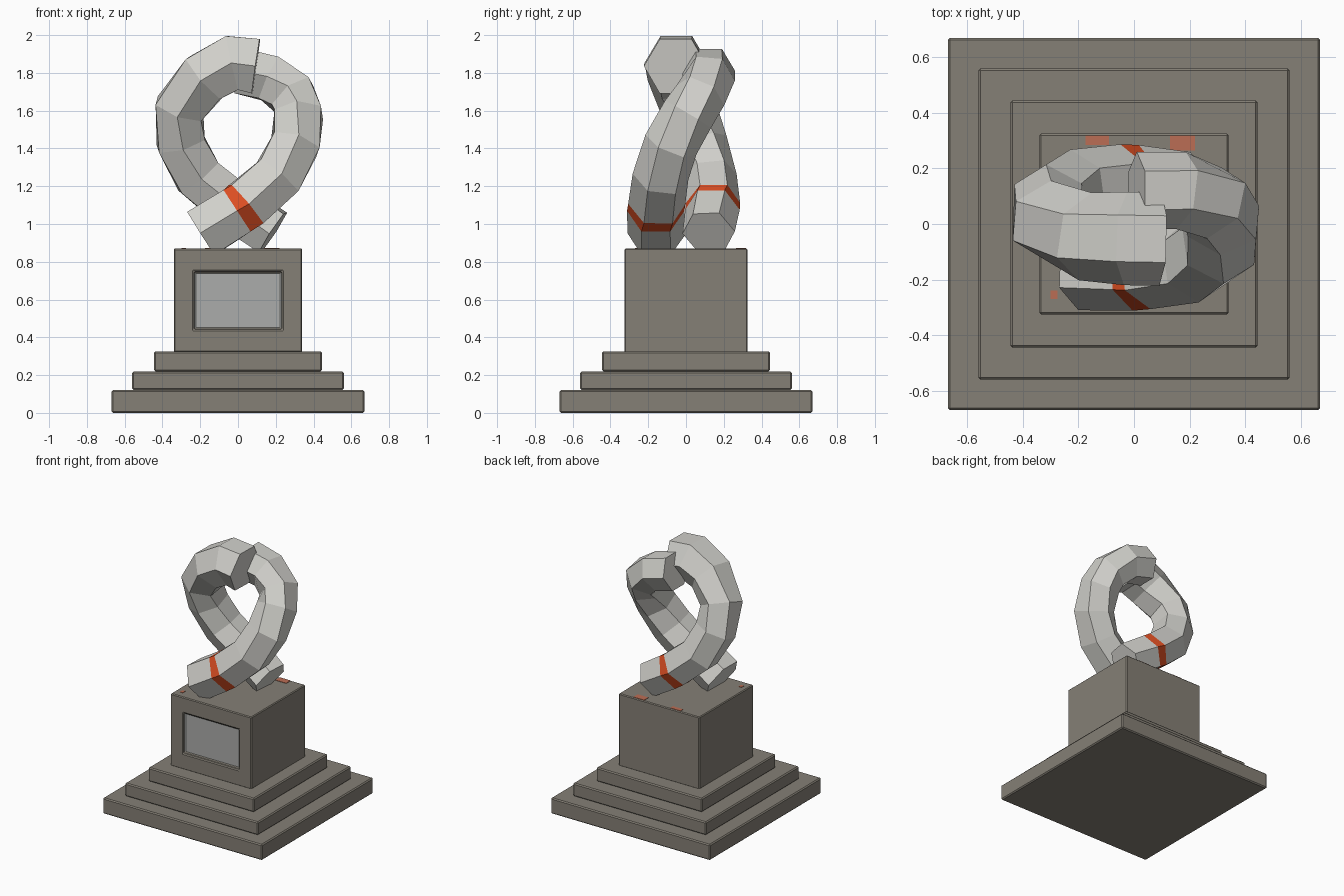
import bpy, bmesh, math
from mathutils import Vector

if "Cube" in bpy.data.objects:
    bpy.data.objects.remove(bpy.data.objects["Cube"])


def material(name, rgb):
    m = bpy.data.materials.new(name)
    m.diffuse_color = (*rgb, 1)
    m.use_nodes = True
    m.node_tree.nodes["Principled BSDF"].inputs["Base Color"].default_value = m.diffuse_color
    return m


STONE = material("dark stone", (0.235, 0.215, 0.18))
MARBLE = material("pale marble", (0.64, 0.635, 0.60))
PLATE = material("plaque grey", (0.41, 0.415, 0.405))
ORANGE = material("orange band", (0.70, 0.075, 0.016))
RUST = material("faded orange", (0.50, 0.155, 0.09))


def finish(bm, name, mats, bevel=0):
    bmesh.ops.recalc_face_normals(bm, faces=bm.faces)
    me = bpy.data.meshes.new(name)
    bm.to_mesh(me)
    bm.free()
    ob = bpy.data.objects.new(name, me)
    bpy.context.collection.objects.link(ob)
    for m in mats:
        me.materials.append(m)
    if bevel:
        mod = ob.modifiers.new("soft edges", "BEVEL")
        mod.width = bevel
        mod.segments = 1
    return ob


def box_mesh(x0, x1, y0, y1, z0, z1):
    bm = bmesh.new()
    bmesh.ops.create_cube(bm, size=1)
    for v in bm.verts:
        v.co = Vector((x1 if v.co.x > 0 else x0, y1 if v.co.y > 0 else y0,
                       z1 if v.co.z > 0 else z0))
    return bm


# stepped base
for name, h, z0, z1 in (("lower_step", 0.67, 0, 0.12), ("middle_step", 0.56, 0.12, 0.22),
                        ("upper_step", 0.445, 0.22, 0.325)):
    finish(box_mesh(-h, h, -h, h, z0, z1), name, [STONE], 0.008)

# pedestal block with a recessed plaque on the front
bm = box_mesh(-0.34, 0.34, -0.325, 0.325, 0.32, 0.87)
front = min(bm.faces, key=lambda f: f.calc_center_median().y)
bmesh.ops.inset_region(bm, faces=[front], thickness=0.1)
for v in front.verts:
    v.co.x = math.copysign(0.235, v.co.x)
    v.co.z = 0.75 if v.co.z > 0.6 else 0.44
bmesh.ops.inset_region(bm, faces=[front], thickness=0.008)
for v in front.verts:
    v.co.y += 0.02
front.material_index = 1
finish(bm, "pedestal_block", [STONE, PLATE], 0.006)

# small flush inlays on the pedestal top
for i, (x0, x1, y0, y1) in enumerate(((-0.175, -0.09, 0.285, 0.318),
                                      (0.13, 0.22, 0.265, 0.318),
                                      (-0.30, -0.275, -0.27, -0.24))):
    finish(box_mesh(x0, x1, y0, y1, 0.868, 0.873), f"top_inlay_{i + 1}", [RUST])


def strand(name, path):
    """Hexagonal tube along (x, y, z, radius); flat side faces away from the loop centre.
    The segment between rings 1 and 2 is the orange band."""
    bm = bmesh.new()
    pts = [Vector(p[:3]) for p in path]
    rings = []
    for i, p in enumerate(pts):
        t = (pts[min(i + 1, len(pts) - 1)] - pts[max(i - 1, 0)]).normalized()
        n = p - Vector((0, p.y, 1.53))
        n = (n - t * n.dot(t)).normalized()
        b = t.cross(n)
        r = path[i][3]
        rings.append([bm.verts.new(p + r * (n * math.cos(a) + b * math.sin(a)))
                      for a in (math.radians(30 + 60 * k) for k in range(6))])
    for i in range(len(rings) - 1):
        for k in range(6):
            j = (k + 1) % 6
            f = bm.faces.new((rings[i][k], rings[i][j], rings[i + 1][j], rings[i + 1][k]))
            f.material_index = 1 if i == 1 else 0
    bm.faces.new(rings[0])
    bm.faces.new(rings[-1])
    return finish(bm, name, [MARBLE, ORANGE])


# front foot rising through the right side of the loop, ending behind the top
strand("right_strand", [
    (-0.195, -0.155, 0.95, 0.155), (-0.005, -0.16, 1.07, 0.152), (0.043, -0.155, 1.105, 0.152),
    (0.21, -0.135, 1.25, 0.15), (0.303, -0.08, 1.42, 0.146), (0.322, 0.01, 1.58, 0.142),
    (0.29, 0.075, 1.68, 0.14), (0.17, 0.12, 1.77, 0.14), (0.01, 0.12, 1.81, 0.14)])

# back foot rising through the left side of the loop, ending over the top
strand("left_strand", [
    (0.185, 0.12, 0.955, 0.14), (0.003, 0.14, 1.075, 0.145), (-0.04, 0.142, 1.11, 0.145),
    (-0.21, 0.125, 1.25, 0.145), (-0.303, 0.075, 1.43, 0.145), (-0.31, 0.015, 1.61, 0.148),
    (-0.175, -0.045, 1.775, 0.16), (-0.03, -0.052, 1.853, 0.168), (0.095, -0.055, 1.835, 0.168)])
